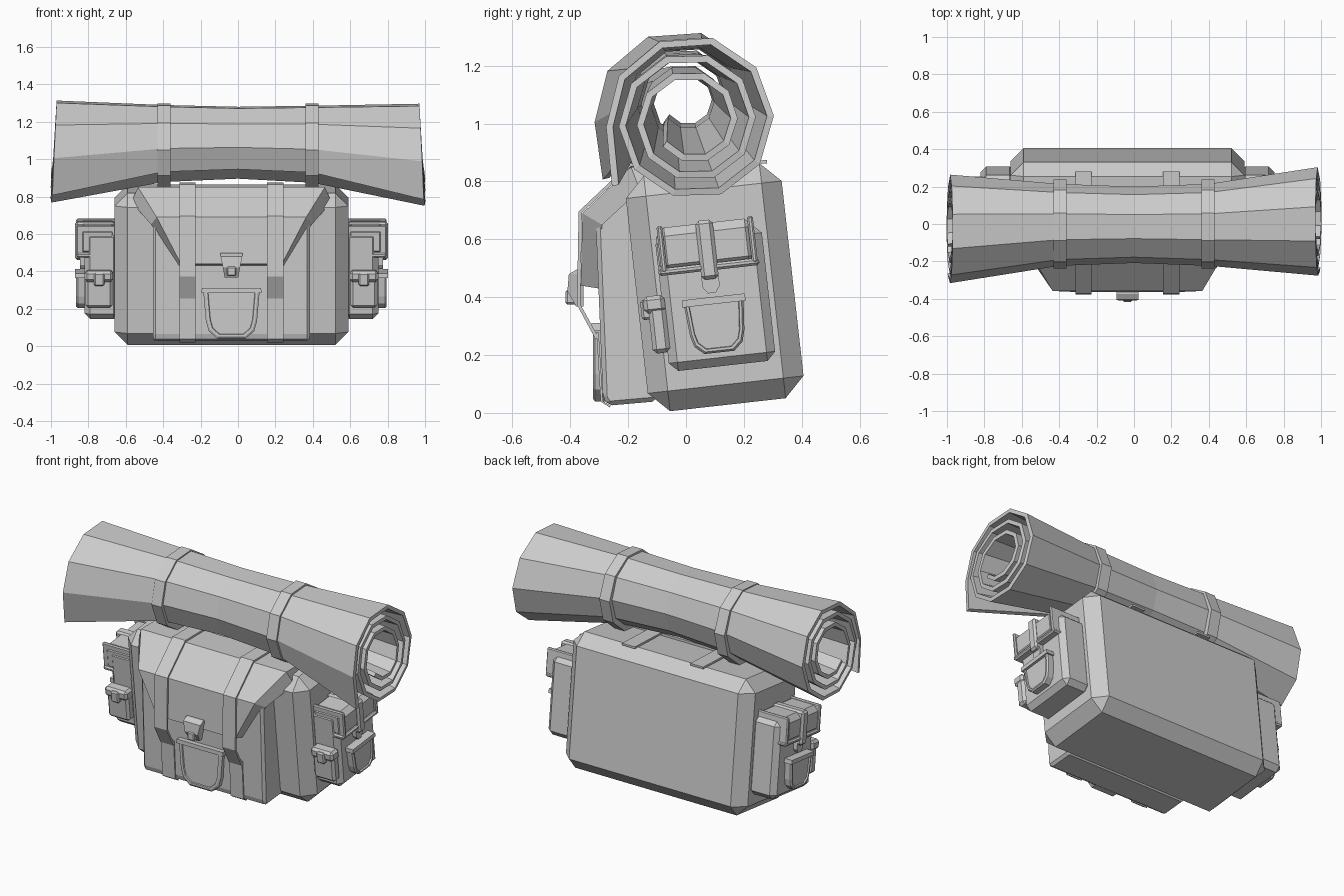
import bpy, bmesh, math
from mathutils import Matrix, Vector

cube = bpy.data.objects.get("Cube")
if cube:
    bpy.data.objects.remove(cube, do_unlink=True)

CX = -0.035                                   # centre line of the bag
TILT = Matrix.Rotation(math.radians(6.4), 4, 'X')  # forward lean

grey = bpy.data.materials.new("canvas_grey")
grey.use_nodes = True
grey.diffuse_color = (0.6, 0.6, 0.6, 1)
grey.node_tree.nodes["Principled BSDF"].inputs["Base Color"].default_value = (0.6, 0.6, 0.6, 1)


def finish(name, bm, tilt=False, bevel=0):
    bmesh.ops.recalc_face_normals(bm, faces=bm.faces[:])
    if tilt:
        bm.transform(TILT)
    me = bpy.data.meshes.new(name)
    bm.to_mesh(me)
    bm.free()
    me.materials.append(grey)
    ob = bpy.data.objects.new(name, me)
    bpy.context.collection.objects.link(ob)
    if bevel:
        mod = ob.modifiers.new("Bevel", 'BEVEL')
        mod.width, mod.segments = bevel, 1
    return ob


def loft(name, rings, tilt=False, bevel=0, closed=True, caps=True):
    """Skin a list of rings with equal point counts."""
    bm = bmesh.new()
    rows = [[bm.verts.new(p) for p in ring] for ring in rings]
    n = len(rows[0])
    for a, b in zip(rows, rows[1:]):
        for i in range(n if closed else n - 1):
            j = (i + 1) % n
            bm.faces.new((a[i], a[j], b[j], b[i]))
    if caps:
        bm.faces.new(rows[0])
        bm.faces.new(rows[-1])
    return finish(name, bm, tilt, bevel)


def box(name, lo, hi, bevel=0, tilt=True):
    (x0, y0, z0), (x1, y1, z1) = lo, hi
    rings = [[(x0, y0, z), (x1, y0, z), (x1, y1, z), (x0, y1, z)] for z in (z0, z1)]
    return loft(name, rings, tilt, bevel)


def ribbon(name, path, x, half, thick, tilt=False):
    """Flat strap along a path of (y, z) points."""
    rings = []
    for i, (y, z) in enumerate(path):
        a, b = Vector(path[max(i - 1, 0)]), Vector(path[min(i + 1, len(path) - 1)])
        t = (b - a).normalized()
        oy, oz = y + t.y * thick, z - t.x * thick
        rings.append([(x - half, y, z), (x + half, y, z), (x + half, oy, oz), (x - half, oy, oz)])
    return loft(name, rings, tilt)


def pouch(name, place, half, low, high, depth, tilt):
    """Round-bottomed pouch with a raised rim; place maps (across, up, out) to space."""
    h = high - low
    shape = [(-half, high), (half, high), (half * 0.9, low + h * 0.35), (half * 0.8, low + h * 0.15),
             (half * 0.5, low), (-half * 0.5, low), (-half * 0.8, low + h * 0.15),
             (-half * 0.9, low + h * 0.35)]
    mid = (low + high) / 2

    def ring(s, d):
        return [place(a * s, mid + (b - mid) * s, d) for a, b in shape]
    loft(name, [ring(1, -0.01), ring(1, depth * 0.8), ring(0.93, depth), ring(0.84, depth),
                ring(0.82, depth * 0.8)], tilt)
    rim = [[place(a, b, d) for a, b in ((-half * 1.06, high - 0.025), (half * 1.06, high - 0.025),
                                        (half * 1.04, high), (-half * 1.04, high))]
           for d in (0, depth * 1.15)]
    loft(name + "_rim", rim, tilt)


# Main bag and front compartment
box("main_bag", (CX - 0.625, -0.124, 0.012), (CX + 0.625, 0.418, 0.83), 0.07)
side = [(-0.1, 0.04), (-0.27, 0.025), (-0.287, 0.05), (-0.312, 0.66), (-0.2, 0.77), (-0.1, 0.77)]
loft("front_compartment", [[(CX + s * 0.42, y, z) for y, z in side] for s in (-1, 1)], bevel=0.025)

# Tapered lid flap: outer edge and wider inner edge at each section
flap = []
for y, z, w, iy, iz, iw in ((0.0, 0.85, 0.5, 0.0, 0.79, 0.5),
                            (-0.19, 0.85, 0.5, -0.16, 0.77, 0.535),
                            (-0.358, 0.69, 0.40, -0.29, 0.65, 0.43),
                            (-0.364, 0.44, 0.27, -0.3, 0.43, 0.28)):
    flap.append([(CX - w, y, z), (CX + w, y, z), (CX + iw, iy, iz), (CX - iw, iy, iz)])
loft("lid_flap", flap)

# Straps over the lid and down the compartment
for s, side_name in ((-1, "right"), (1, "left")):
    x = CX + s * 0.235
    ribbon("lid_strap_" + side_name, [(0.28, 0.862), (0.02, 0.852), (-0.19, 0.852), (-0.36, 0.692),
                                      (-0.365, 0.375), (-0.302, 0.26)], x, 0.044, 0.012)
    ribbon("lower_strap_" + side_name, [(-0.302, 0.28), (-0.287, 0.04), (-0.26, 0.026)],
           x, 0.044, 0.008)

# Lid buckle with its tongue
buckle = []
for z, w, y in ((0.368, 0.036, -0.38), (0.42, 0.046, -0.41), (0.48, 0.058, -0.405), (0.497, 0.058, -0.375)):
    buckle.append([(CX - w, y, z), (CX + w, y, z), (CX + w, -0.355, z), (CX - w, -0.355, z)])
loft("lid_buckle", buckle)
box("buckle_tongue", (CX - 0.024, -0.416, 0.375), (CX + 0.024, -0.36, 0.425), 0.006, False)

# Front pouch
pouch("front_pouch", lambda a, b, d: (CX + a, -0.288 - d, b), 0.152, 0.04, 0.31, 0.034, False)

# Side pockets, mirrored about the centre line
for s, side_name in ((-1, "right"), (1, "left")):
    def span(name, x0, x1, u0, u1, w0, w1, bevel=0):
        a, b = sorted((CX + s * x0, CX + s * x1))
        return box(name + "_" + side_name, (a, u0, w0), (b, u1, w1), bevel)

    span("side_pocket", 0.60, 0.785, -0.04, 0.33, 0.147, 0.62, 0.03)
    span("side_lid", 0.61, 0.822, -0.035, 0.305, 0.485, 0.645, 0.03)
    span("side_lid_lip", 0.70, 0.828, -0.04, 0.31, 0.48, 0.505, 0.008)
    for u in (-0.03, 0.285):
        span("side_lid_edge", 0.62, 0.83, u, u + 0.02, 0.49, 0.652, 0.006)
    span("side_strap", 0.62, 0.836, 0.105, 0.165, 0.45, 0.655, 0.012)
    tab = [[(CX + s * x, 0.135 + a, w) for a, w in ((-0.03, 0.47), (-0.03, 0.425), (-0.014, 0.402),
                                                   (0.014, 0.402), (0.03, 0.425), (0.03, 0.47))]
           for x in (0.78, 0.81)]
    loft("side_strap_tab_" + side_name, tab, True)
    pouch("side_pouch_" + side_name, lambda a, b, d: (CX + s * (0.785 + d), 0.138 + a, b),
          0.105, 0.195, 0.388, 0.045, True)
    # Little pouch on the front of the side pocket
    span("small_pouch", 0.635, 0.78, -0.09, -0.03, 0.215, 0.40, 0.014)
    span("small_pouch_lid", 0.632, 0.785, -0.105, -0.03, 0.355, 0.415, 0.014)
    span("small_pouch_clasp", 0.68, 0.735, -0.115, -0.03, 0.335, 0.405, 0.008)

# Bedroll: a spiral sheet, pinched in the middle and flared at the ends
STEPS, TURNS = 10, 3
rolls = []
for x, cy, cz, r, loose in ((-0.985, -0.02, 1.025, 0.285, 0.05), (-0.4, 0, 1.072, 0.212, 0),
                            (0, 0, 1.077, 0.197, 0), (0.4, 0, 1.068, 0.212, 0),
                            (0.985, 0.02, 1.008, 0.285, 0.06)):
    ring = []
    for i in range(STEPS * TURNS + 1):
        ang = math.radians(220) - i * math.tau / STEPS
        rad = r * (1 - 0.22 * max(i - 4, 0) / STEPS) + (loose if i == 0 else 0)
        lean = 0.015 * math.copysign(1, x) * math.sin(ang) if abs(x) > 0.9 else 0
        ring.append((x - lean, cy + rad * math.cos(ang), cz + rad * math.sin(ang)))
    rolls.append(ring)
bedroll = loft("bedroll", rolls, closed=False, caps=False)
solid = bedroll.modifiers.new("Thickness", 'SOLIDIFY')
solid.thickness, solid.offset = 0.024, 0

# Bands holding the bedroll
for x, side_name in ((-0.395, "right"), (0.395, "left")):
    def band_ring(dx, r):
        return [(x + dx, r * math.cos(math.radians(4) + k * math.tau / STEPS),
                 1.066 + r * math.sin(math.radians(4) + k * math.tau / STEPS)) for k in range(STEPS)]
    loop = [band_ring(dx, r) for dx, r in ((-0.035, 0.205), (-0.035, 0.238), (0.035, 0.238),
                                           (0.035, 0.205), (-0.035, 0.205))]
    band = loft("bedroll_band_" + side_name, loop, caps=False)
    weld = band.modifiers.new("Weld", 'WELD')
    weld.merge_threshold = 0.0005
